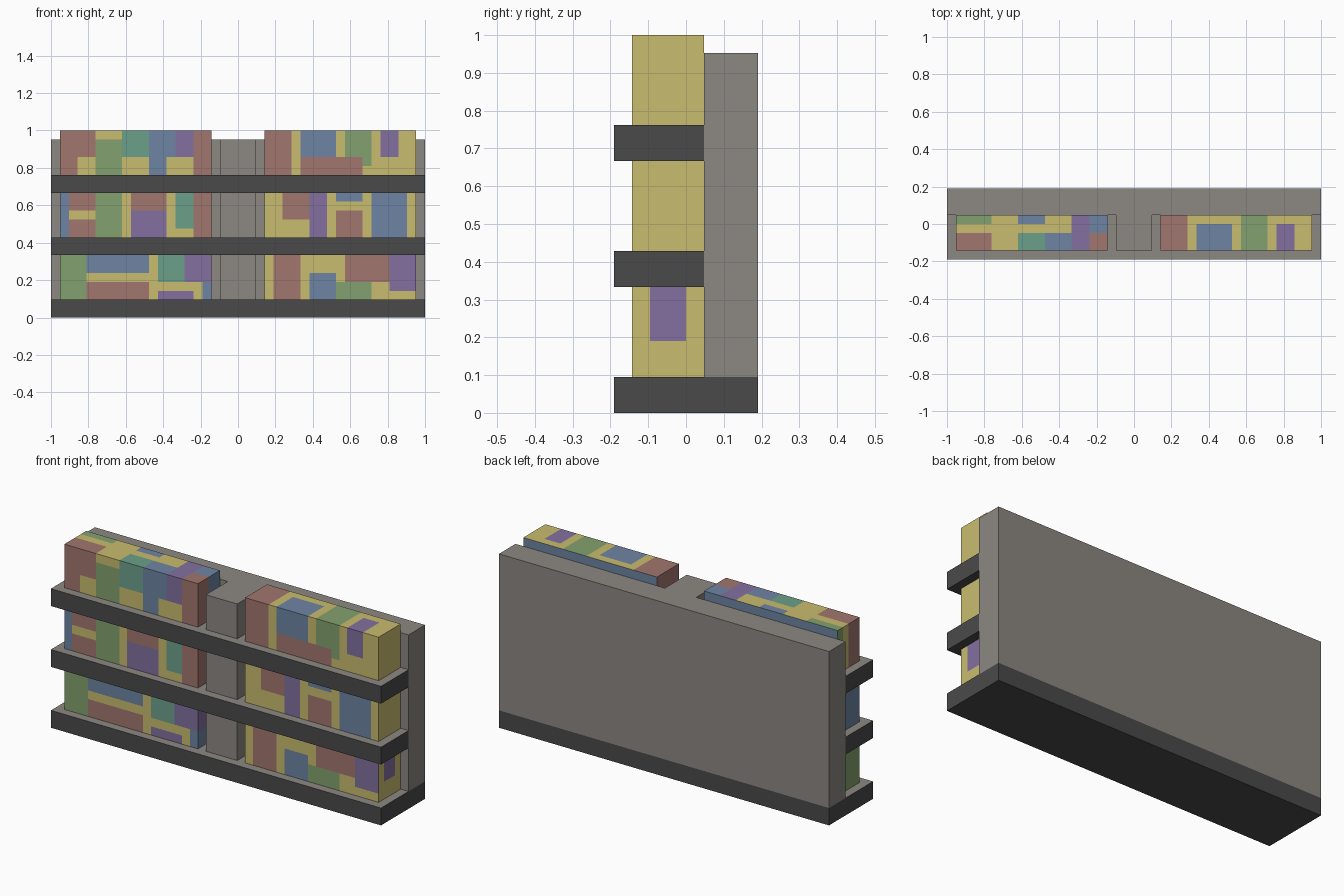
import bpy, bmesh
from mathutils import Vector

if "Cube" in bpy.data.objects:
    bpy.data.objects.remove(bpy.data.objects["Cube"])

U = 1 / 21            # modelling unit: the shelf is 42 x 8 x 21 units
COLOURS = {
    "Y": ("goods yellow", (201, 188, 111)),
    "R": ("goods red", (162, 118, 110)),
    "G": ("goods green", (131, 161, 110)),
    "T": ("goods teal", (108, 160, 138)),
    "B": ("goods blue", (110, 133, 163)),
    "P": ("goods purple", (131, 112, 160)),
    "W": ("wall grey", (140, 136, 130)),
    "D": ("dark trim", (74, 74, 74)),
}


def linear(c):
    c /= 255
    return c / 12.92 if c <= 0.04045 else ((c + 0.055) / 1.055) ** 2.4


MATS = {}
for key, (label, rgb) in COLOURS.items():
    m = bpy.data.materials.new(label)
    m.diffuse_color = (*[linear(c) for c in rgb], 1)
    m.use_nodes = True
    m.node_tree.nodes["Principled BSDF"].inputs["Base Color"].default_value = m.diffuse_color
    MATS[key] = m


def box_mesh(lo, hi):
    bm = bmesh.new()
    bmesh.ops.create_cube(bm, size=1)
    lo, hi = Vector(lo), Vector(hi)
    for v in bm.verts:
        v.co = Vector([lo[i] if v.co[i] < 0 else hi[i] for i in range(3)])
    return bm


def finish(bm, name, keys):
    bmesh.ops.scale(bm, vec=(U, U, U), verts=bm.verts)
    me = bpy.data.meshes.new(name)
    bm.to_mesh(me)
    bm.free()
    for k in keys:
        me.materials.append(MATS[k])
    ob = bpy.data.objects.new(name, me)
    bpy.context.collection.objects.link(ob)
    return ob


def box(name, lo, hi, key, top=None):
    bm = box_mesh(lo, hi)
    bm.normal_update()
    for f in bm.faces:
        f.material_index = 1 if top and f.normal.z > 0.5 else 0
    return finish(bm, name, key + (top or ""))


def goods(name, x0, z0, **patches):
    """Block of goods cut into unit squares; patches are (colour, u0, u1, v0, v1) per side."""
    keys = "YRGTBP"
    size = (17, 4, 5)
    origin = Vector((x0, -3, z0))
    bm = box_mesh((0, 0, 0), size)
    for axis in range(3):
        normal = Vector([float(i == axis) for i in range(3)])
        for n in range(1, size[axis]):
            bmesh.ops.bisect_plane(bm, geom=bm.verts[:] + bm.edges[:] + bm.faces[:],
                                   plane_co=normal * n, plane_no=normal)
    bm.normal_update()
    for f in bm.faces:
        n, c = f.normal, f.calc_center_median()
        if abs(n.y) > 0.5:
            side, u, v = ("front" if n.y < 0 else "back"), c.x, c.z
        elif abs(n.x) > 0.5:
            side, u, v = ("left" if n.x < 0 else "right"), c.y, c.z
        else:
            side, u, v = ("top" if n.z > 0 else "bottom"), c.x, c.y
        f.material_index = 0
        for k, u0, u1, v0, v1 in patches.get(side, ()):
            if u0 < u < u1 and v0 < v < v1:
                f.material_index = keys.index(k)
    bmesh.ops.translate(bm, verts=bm.verts, vec=origin)
    return finish(bm, name, keys)


# Structure: base, back wall, two shelves, centre post between the shelves
box("base", (-21, -4, 0), (21, 4, 2), "D", "W")
box("back_wall", (-21, 1, 2), (21, 4, 20), "W")
for i, z in enumerate((7, 14)):
    box(f"shelf_{i + 1}", (-21, -4, z), (21, 1, z + 2), "D", "W")
for i, (z0, z1) in enumerate(((2, 7), (9, 14), (16, 20))):
    box(f"centre_post_{i + 1}", (-2, -3, z0), (2, 1, z1), "W")

BLUE_BACK = [("B", 0, 17, 0, 5)]
LEFT, RIGHT = -20, 3

# Left column of goods, bottom to top
goods("goods_left_bottom", LEFT, 2, back=BLUE_BACK,
      front=[("G", 0, 3, 0, 5), ("B", 3, 10, 3, 5), ("R", 3, 10, 0, 2), ("T", 11, 14, 2, 5),
             ("P", 14, 17, 2, 5), ("P", 11, 15, 0, 1), ("B", 16, 17, 0, 2)],
      left=[("G", 0, 4, 0, 5)],
      right=[("P", 0, 4, 2, 5), ("B", 0, 4, 0, 2)])
goods("goods_left_middle", LEFT, 9, back=BLUE_BACK,
      front=[("B", 0, 1, 0, 5), ("R", 1, 4, 3, 5), ("R", 1, 4, 0, 2), ("G", 4, 7, 0, 5),
             ("R", 8, 12, 3, 5), ("P", 8, 12, 0, 3), ("T", 13, 15, 1, 5), ("R", 15, 17, 0, 5)],
      left=[("B", 0, 4, 0, 5)],
      right=[("R", 0, 4, 0, 5)])
goods("goods_left_top", LEFT, 16, back=BLUE_BACK,
      front=[("R", 0, 4, 2, 5), ("R", 0, 2, 0, 2), ("G", 4, 7, 0, 4), ("T", 7, 10, 2, 5),
             ("B", 10, 13, 2, 5), ("B", 10, 12, 0, 2), ("P", 13, 15, 2, 5), ("R", 15, 17, 0, 5)],
      top=[("G", 0, 4, 3, 4), ("R", 0, 4, 0, 2), ("T", 7, 10, 0, 2), ("B", 7, 10, 3, 4),
           ("B", 10, 13, 0, 2), ("P", 13, 15, 0, 4), ("B", 15, 17, 2, 4), ("R", 15, 17, 0, 2)],
      left=[("R", 0, 2, 0, 5), ("G", 3, 4, 0, 5)],
      right=[("R", 0, 2, 0, 5), ("B", 2, 4, 0, 5)])

# Right column of goods, bottom to top
goods("goods_right_bottom", RIGHT, 2, back=BLUE_BACK,
      front=[("R", 1, 4, 0, 5), ("B", 5, 8, 0, 3), ("R", 9, 14, 2, 5),
             ("P", 14, 17, 1, 5), ("G", 8, 12, 0, 2)],
      right=[("P", 1, 3, 2, 5)])
goods("goods_right_middle", RIGHT, 9, back=BLUE_BACK,
      front=[("R", 2, 5, 2, 5), ("P", 5, 7, 0, 5), ("B", 8, 11, 4, 5),
             ("R", 8, 11, 0, 3), ("B", 12, 16, 0, 5)])
goods("goods_right_top", RIGHT, 16, back=BLUE_BACK,
      front=[("R", 0, 3, 0, 5), ("B", 4, 8, 2, 5), ("R", 4, 11, 0, 2), ("G", 9, 12, 2, 5),
             ("G", 11, 12, 1, 2), ("P", 13, 15, 2, 5)],
      top=[("R", 0, 3, 0, 4), ("B", 4, 8, 0, 3), ("G", 9, 12, 0, 4), ("P", 13, 15, 0, 3)],
      left=[("R", 0, 4, 0, 5)])
